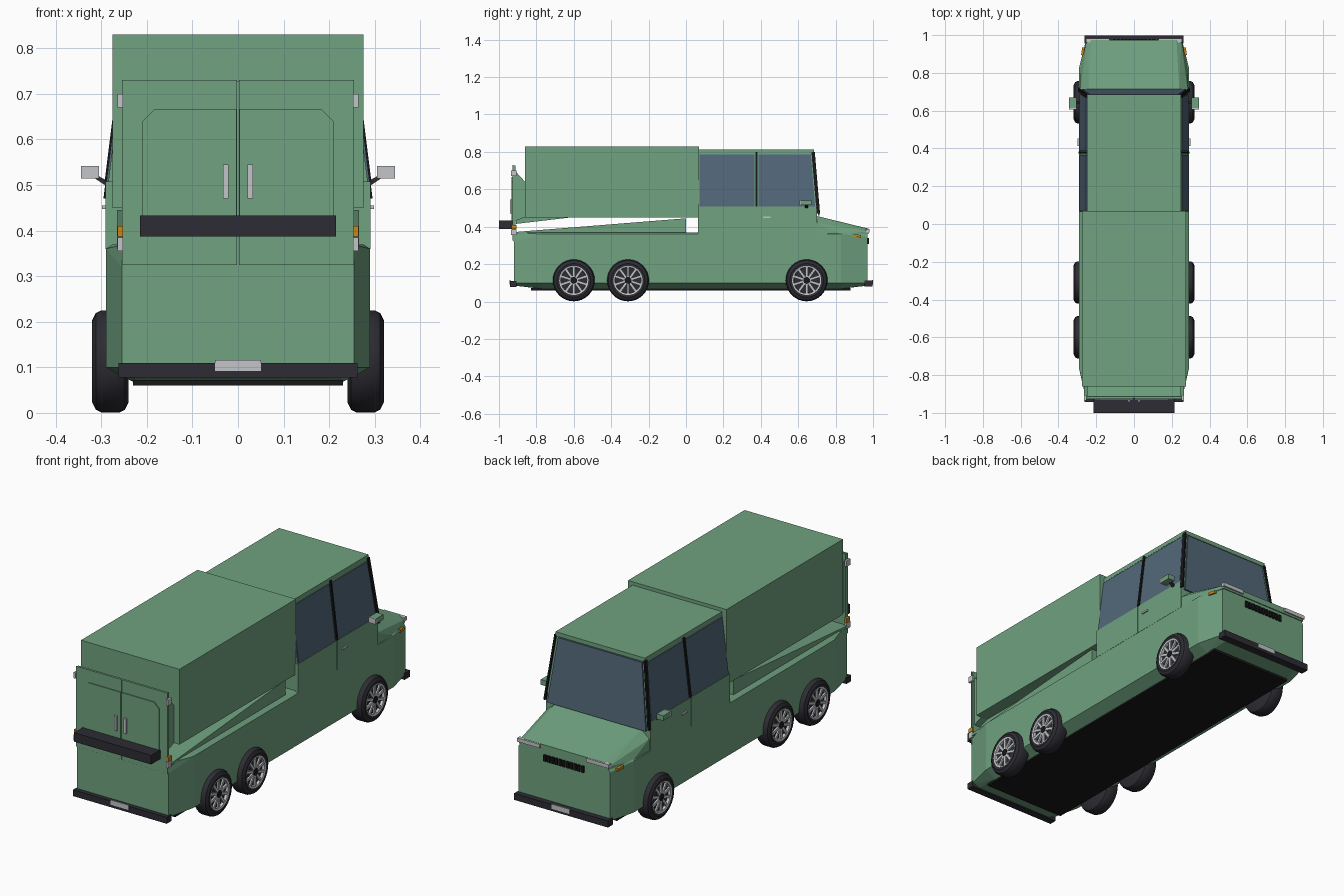
import bpy, bmesh, math
from mathutils import Vector, Matrix

cube = bpy.data.objects.get("Cube")
if cube:
    bpy.data.objects.remove(cube, do_unlink=True)


def material(name, r, g, b):
    m = bpy.data.materials.new(name)
    m.use_nodes = True
    m.diffuse_color = (r, g, b, 1)
    m.node_tree.nodes["Principled BSDF"].inputs["Base Color"].default_value = (r, g, b, 1)
    return m


GREEN = material("sage_green", .16, .36, .215)
GLASS = material("blue_grey_glass", .085, .135, .19)
TRIM = material("dark_trim", .025, .025, .033)
BLACK = material("black", .009, .009, .01)
SILVER = material("silver", .55, .56, .58)
AMBER = material("amber", .6, .24, .01)


def finish(name, bm, mat, smooth=False):
    bmesh.ops.recalc_face_normals(bm, faces=bm.faces)
    me = bpy.data.meshes.new(name)
    bm.to_mesh(me)
    bm.free()
    me.materials.append(mat)
    ob = bpy.data.objects.new(name, me)
    bpy.context.scene.collection.objects.link(ob)
    if smooth:
        bpy.ops.object.select_all(action='DESELECT')
        ob.select_set(True)
        bpy.context.view_layer.objects.active = ob
        bpy.ops.object.shade_smooth_by_angle(angle=math.radians(35))
    return ob


def hull(name, points, mat):
    """Convex solid around a few corner points."""
    bm = bmesh.new()
    for p in points:
        bm.verts.new(p)
    out = bmesh.ops.convex_hull(bm, input=bm.verts)
    loose = [v for v in out["geom_interior"] if isinstance(v, bmesh.types.BMVert)]
    bmesh.ops.delete(bm, geom=loose, context='VERTS')
    bmesh.ops.dissolve_limit(bm, angle_limit=.01, verts=bm.verts, edges=bm.edges)
    return finish(name, bm, mat)


def box(name, x, y, z, mat):
    return hull(name, [(a, b, c) for a in x for b in y for c in z], mat)


def pair(name, x, y, z, mat):
    """Box on the left and its mirror on the right."""
    box("left_" + name, x, y, z, mat)
    box("right_" + name, (-x[0], -x[1]), y, z, mat)


def across(name, half, profile, mat):
    """Side profile (y, z) stretched across the width."""
    return hull(name, [(s * half, y, z) for s in (-1, 1) for y, z in profile], mat)


def slab(name, corners, offset, mat):
    """Thin plate from flat corners and an offset vector."""
    d = Vector(offset)
    return hull(name, [p for c in corners for p in (Vector(c), Vector(c) + d)], mat)


# Lower body: tapered ends, chamfered sill and shoulder
sections = [(-.92, .22, .085, .255, .32, .25), (-.77, .23, .068, .29, .36, .275),
            (.83, .23, .068, .29, .36, .275), (.97, .22, .085, .255, .345, .24)]
body = []
for y, base, low, wide, shoulder, top in sections:
    for s in (-1, 1):
        body += [(s * base, y, low), (s * wide, y, .1), (s * wide, y, shoulder), (s * top, y, .37)]
hull("lower_body", body, GREEN)
box("underside", (-.23, .23), (-.83, .88), (.06, .072), BLACK)

# Bonnet
hull("bonnet", [(s * x, y, z) for s in (-1, 1) for x, y, z in
                ((.288, .69, .36), (.285, .7, .42), (.24, .7, .457), (.25, .975, .36),
                 (.25, .975, .375), (.225, .975, .39), (.285, .83, .36))], GREEN)

# Cargo box with the sloped deck under it
box("cargo_box", (-.275, .275), (-.86, .07), (.45, .83), GREEN)
across("deck_wedge", .265, [(-.91, .36), (-.91, .372), (0, .445), (0, .36)], GREEN)
across("box_rear_support", .21, [(-.91, .415), (-.91, .455), (-.57, .455)], GREEN)
across("rear_brace", .245, [(-.915, .7), (-.86, .64), (-.86, .45), (-.915, .43)], GREEN)

# Rear wall, door leaves and hatch frame
box("rear_wall", (-.253, .253), (-.922, -.912), (.32, .728), GREEN)
pair("rear_door", (.002, .255), (-.927, -.921), (.325, .73), GREEN)
for s, side in ((1, "left"), (-1, "right")):
    slab(side + "_hatch_panel", [(s * .003, -.926, .4), (s * .21, -.926, .4), (s * .21, -.926, .64),
                                 (s * .183, -.926, .667), (s * .003, -.926, .667)], (0, -.006, 0), GREEN)
pair("rear_handle", (.021, .033), (-.942, -.93), (.47, .545), SILVER)
for z in (.355, .67):
    pair("hinge", (.252, .264), (-.935, -.905), (z, z + .03), SILVER)
pair("rear_marker", (.252, .264), (-.932, -.905), (.387, .41), AMBER)
box("rear_step", (-.215, .215), (-1, -.925), (.387, .433), TRIM)

# Bumpers and number plates without writing
box("rear_bumper", (-.262, .262), (-.942, -.905), (.078, .11), TRIM)
box("front_bumper", (-.262, .262), (.955, .997), (.08, .113), TRIM)
for end, y in (("rear", -.942), ("front", .997)):
    box(end + "_plate", (-.05, .05), (y - .003, y + .003), (.092, .116), SILVER)

# Cab: lower doors, tapered glasshouse and roof
pair("rear_cab_door", (0, .291), (.063, .372), (.36, .508), GREEN)
pair("front_cab_door", (0, .291), (.377, .7), (.36, .508), GREEN)
across("cab_seam", .287, [(.37, .361), (.38, .361), (.38, .506), (.37, .506)], GREEN)


def side_x(z):
    return .285 - (z - .505) * .125


def front_y(z):
    return .712 - (z - .455) * .085


hull("cab_upper", [(s * (side_x(z)), y, z) for s in (-1, 1) for z in (.505, .8)
                   for y in (.067, front_y(z) - .004)], GREEN)
box("roof", (-.25, .25), (.067, .685), (.792, .813), GREEN)
slab("windscreen", [(s * (side_x(z) - .015), front_y(z) - .005, z) for s in (-1, 1)
                    for z in (.46, .788)], (0, .008, 0), GLASS)

for s, side in ((1, "left"), (-1, "right")):
    def on_side(y, z):
        return (s * (side_x(z) - .003), y, z)

    # Side windows and pillars
    slab(side + "_rear_window", [on_side(y, z) for y in (.072, .366) for z in (.508, .787)],
         (s * .007, 0, 0), GLASS)
    slab(side + "_front_window", [on_side(.387, .508), on_side(.387, .785), on_side(.668, .785),
                                  on_side(.69, .508)], (s * .007, 0, 0), GLASS)
    slab(side + "_door_pillar", [on_side(y, z) for y in (.372, .383) for z in (.508, .8)],
         (s * .011, 0, 0), BLACK)
    slab(side + "_front_pillar", [on_side(front_y(z) + d, z) for z in (.47, .8) for d in (-.012, .006)],
         (s * .009, 0, 0), BLACK)

    # Mirror, arm and glass
    box(side + "_mirror", (s * .305, s * .343), (.612, .67), (.515, .541), GREEN)
    box(side + "_mirror_glass", (s * .305, s * .344), (.607, .613), (.514, .542), SILVER)
    slab(side + "_mirror_arm", [(s * .285, .635, .495), (s * .285, .635, .508), (s * .318, .635, .517),
                                (s * .31, .635, .522)], (0, .016, 0), TRIM)
    # Turn signal on the tapered front corner
    slab(side + "_turn_signal", [(s * .268, .895, .345), (s * .262, .935, .343), (s * .262, .935, .356),
                                 (s * .268, .895, .36)], (s * .012, 0, 0), AMBER)

pair("door_handle", (.29, .298), (.413, .452), (.447, .455), SILVER)
pair("headlight", (.13, .255), (.962, .982), (.37, .389), SILVER)

# Grille slats
for i in range(11):
    x = (i - 5) * .021
    box("grille_slat", (x - .007, x + .007), (.965, .979), (.308, .34), BLACK)


# Wheels
def lathe(name, profile, centre, mat, steps=32):
    """Spin an (x, radius) profile around the axle."""
    bm = bmesh.new()
    verts = [bm.verts.new((x, 0, r)) for x, r in profile]
    edges = [bm.edges.new(e) for e in zip(verts, verts[1:])]
    bmesh.ops.spin(bm, geom=verts + edges, axis=(1, 0, 0), cent=(0, 0, 0),
                   angle=math.tau, steps=steps, use_duplicate=False)
    bmesh.ops.remove_doubles(bm, verts=bm.verts, dist=1e-5)
    bmesh.ops.translate(bm, verts=bm.verts, vec=centre)
    return finish(name, bm, mat, True)


def spokes(name, s, centre):
    bm = bmesh.new()
    for i in range(10):
        place = Matrix.Rotation(math.tau * i / 10, 4, 'X') @ Matrix.Translation((s * .072, 0, .045))
        made = bmesh.ops.create_cube(bm, size=1, matrix=place @ Matrix.Diagonal((.008, .013, .056, 1)))
        bmesh.ops.translate(bm, verts=made["verts"], vec=centre)
    return finish(name, bm, SILVER)


for s, side in ((1, "left"), (-1, "right")):
    for label, y in (("rear", -.6), ("middle", -.31), ("front", .645)):
        c = Vector((s * .24, y, .113))
        name = side + "_" + label
        lathe(name + "_tyre", [(s * x, r) for x, r in
              ((0, 0), (0, .09), (.008, .106), (.02, .112), (.06, .112), (.072, .106),
               (.08, .09), (.078, .078), (.064, .075), (.064, 0))], c, TRIM)
        lathe(name + "_rim", [(s * x, r) for x, r in
              ((.06, .068), (.077, .07), (.079, .078), (.06, .078), (.06, .068))], c, SILVER)
        lathe(name + "_hub", [(s * .06, .02), (s * .078, .018), (s * .078, 0)], c, BLACK, 16)
        spokes(name + "_spokes", s, c)
